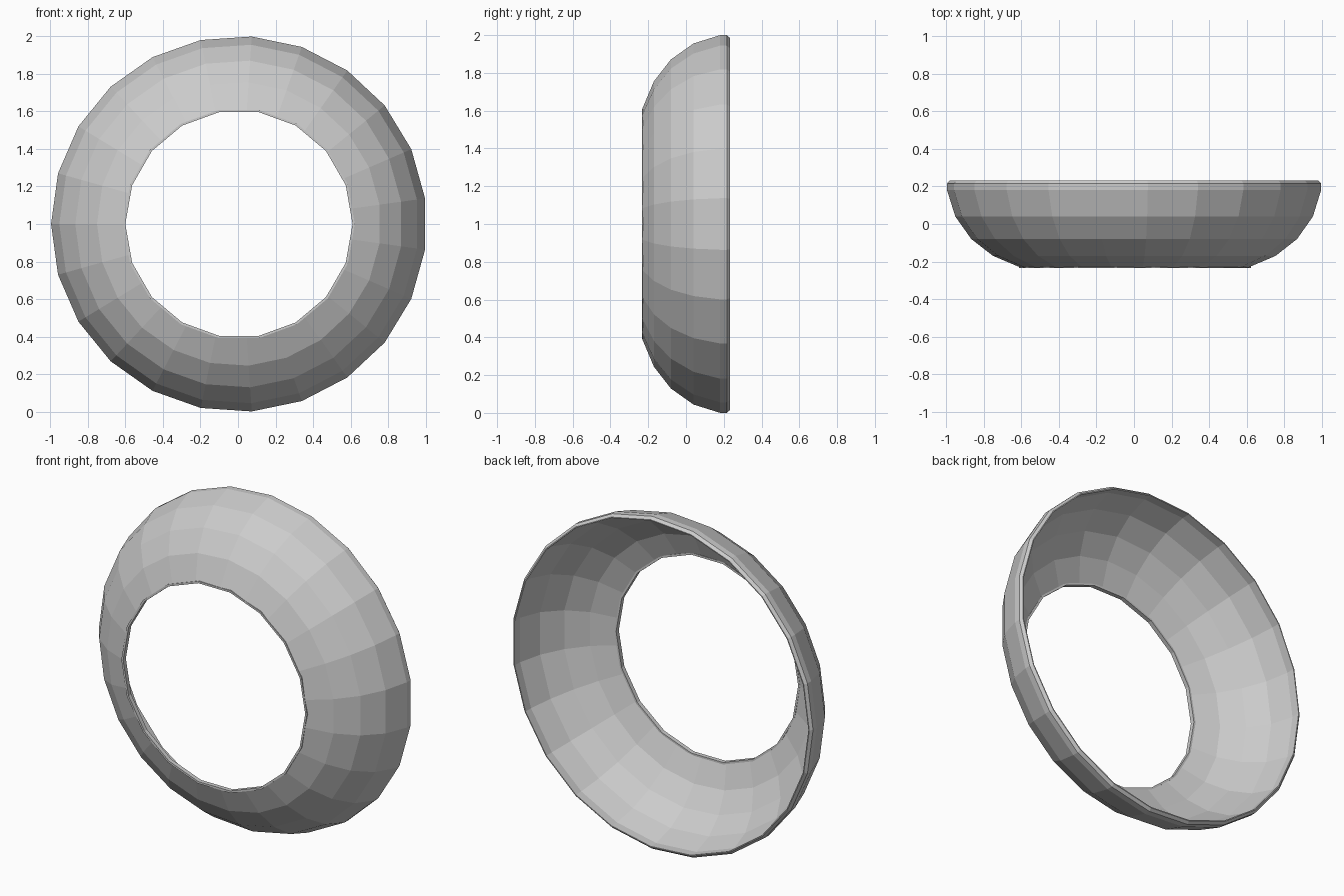
import bpy
from math import cos, sin, pi

if "Cube" in bpy.data.objects:
    bpy.data.objects.remove(bpy.data.objects["Cube"])

CX, CZ = 0.005, 1.0   # ring axis runs along y through this point


def spin(name, profile, sides, closed):
    """Spin (radius, y) points round the y axis; closed = ring, else capped solid."""
    n = len(profile)
    verts = [(CX + r * cos(pi + 2 * pi * i / sides), y,
              CZ + r * sin(pi + 2 * pi * i / sides))
             for i in range(sides) for r, y in profile]
    faces = []
    for i in range(sides):
        a, b = i * n, (i + 1) % sides * n
        for k in range(n if closed else n - 1):
            m = (k + 1) % n
            faces.append((a + k, b + k, b + m, a + m))
    if not closed:
        faces.append([i * n for i in range(sides)])
        faces.append([i * n + n - 1 for i in reversed(range(sides))])
    mesh = bpy.data.meshes.new(name)
    mesh.from_pydata(verts, [], faces)
    obj = bpy.data.objects.new(name, mesh)
    bpy.context.collection.objects.link(obj)
    bpy.context.view_layer.objects.active = obj
    bpy.ops.object.mode_set(mode='EDIT')
    bpy.ops.mesh.select_all(action='SELECT')
    bpy.ops.mesh.normals_make_consistent(inside=False)
    bpy.ops.object.mode_set(mode='OBJECT')
    return obj


# Thin curved shell: outer side, slanted back rim, inner side
outer = [(0.54, -0.258), (0.61, -0.232), (0.757, -0.17), (0.873, -0.08),
         (0.958, 0.04), (1.002, 0.18), (1.002, 0.216), (0.988, 0.232)]
inner = [(0.982, 0.232), (0.982, 0.18), (0.941, 0.048),
         (0.860, -0.067), (0.748, -0.155), (0.605, -0.214), (0.54, -0.239)]
ring = spin("ring_shell", outer + inner, 23, True)

# 18-sided hole through the front
cutter = spin("hole_cutter", [(0.614, -0.5), (0.614, 0.1)], 18, False)
cutter.hide_render = True
cut = ring.modifiers.new("hole", 'BOOLEAN')
cut.operation = 'DIFFERENCE'
cut.solver = 'EXACT'
cut.object = cutter
bpy.context.view_layer.objects.active = ring
bpy.ops.object.modifier_apply(modifier=cut.name)
bpy.data.objects.remove(cutter)

# Narrow lip lining the hole
spin("hole_lip", [(0.606, -0.234), (0.618, -0.234), (0.618, -0.208), (0.606, -0.208)], 18, True)
